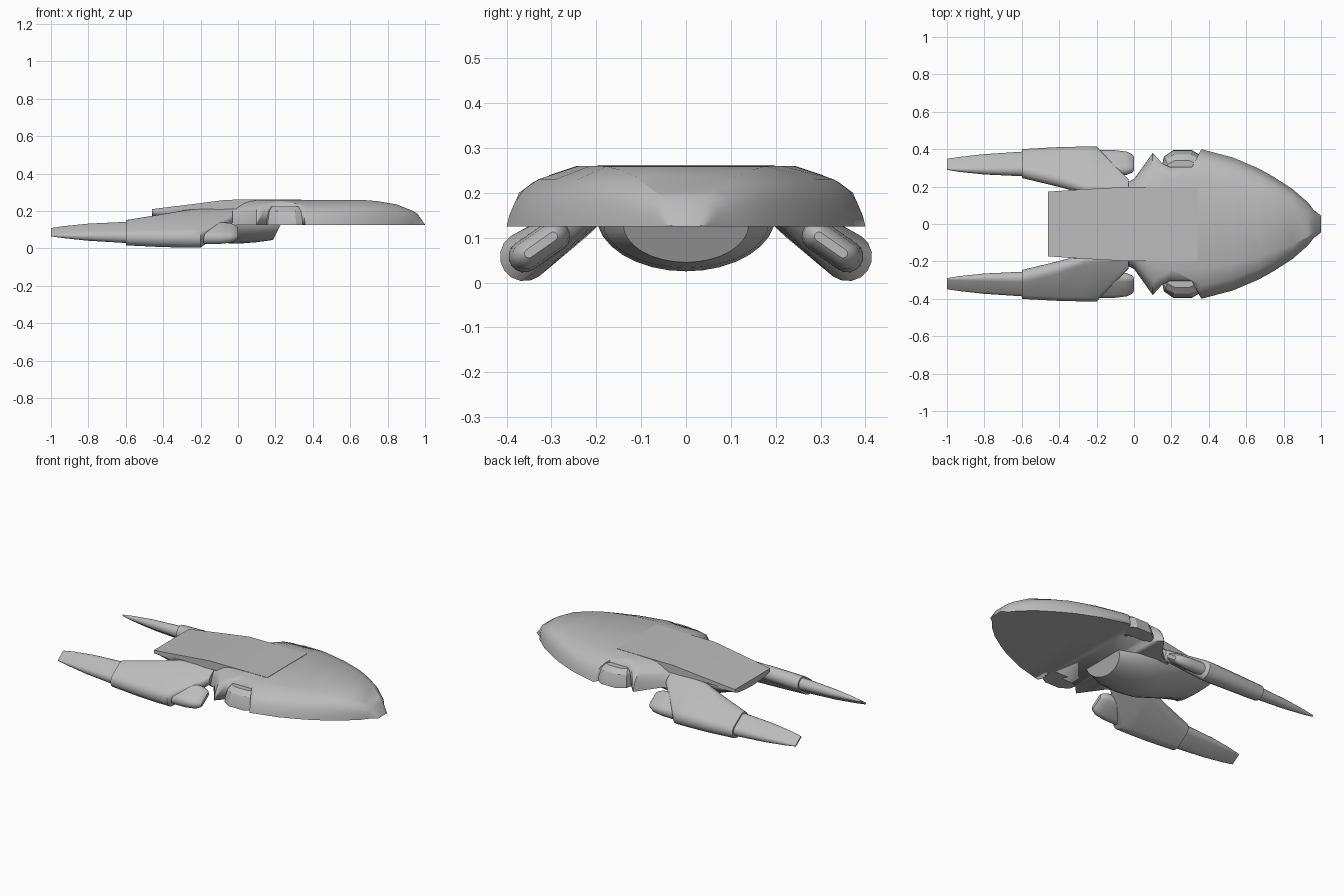
import bpy, bmesh, math

if "Cube" in bpy.data.objects:
    bpy.data.objects.remove(bpy.data.objects["Cube"])

grey = bpy.data.materials.new("hull_grey")
grey.use_nodes = True
COLOUR = (0.5, 0.5, 0.5, 1)
grey.diffuse_color = COLOUR
grey.node_tree.nodes["Principled BSDF"].inputs["Base Color"].default_value = COLOUR


def loft(name, rings, angle=30):
    """Skin closed rings of points, cap both ends, shade smooth by angle."""
    bm = bmesh.new()
    loops = [[bm.verts.new(p) for p in ring] for ring in rings]
    n = len(loops[0])
    for a, b in zip(loops, loops[1:]):
        for i in range(n):
            j = (i + 1) % n
            bm.faces.new((a[i], a[j], b[j], b[i]))
    bm.faces.new(loops[0][::-1])
    bm.faces.new(loops[-1])
    bmesh.ops.recalc_face_normals(bm, faces=bm.faces)
    mesh = bpy.data.meshes.new(name)
    bm.to_mesh(mesh)
    bm.free()
    mesh.materials.append(grey)
    obj = bpy.data.objects.new(name, mesh)
    bpy.context.collection.objects.link(obj)
    bpy.ops.object.select_all(action="DESELECT")
    obj.select_set(True)
    bpy.context.view_layer.objects.active = obj
    bpy.ops.object.shade_smooth_by_angle(angle=math.radians(angle))
    return obj


def both_sides(half):
    """Complete a section given from the +y edge to the centre."""
    return half + [(y * -1, z) for y, z in reversed(half)]


# Forward saucer: domed section swept along a pointed outline
BASE = 0.125
DOME = [(1, 0), (0.985, 0.18), (0.95, 0.42), (0.9, 0.62), (0.82, 0.78), (0.6, 1)]


def saucer_ring(x, w, top):
    return [(x, y * w, BASE + z * (top - BASE)) for y, z in both_sides(DOME)]


saucer = loft("saucer", [saucer_ring(*r) for r in (
    (-0.08, 0.2, 0.22), (0, 0.24, 0.245), (0.1, 0.38, 0.257), (0.2, 0.405, 0.26),
    (0.36, 0.4, 0.26), (0.53, 0.355, 0.26), (0.67, 0.295, 0.259), (0.75, 0.25, 0.252),
    (0.85, 0.185, 0.235), (0.93, 0.115, 0.203), (0.96, 0.075, 0.185), (1, 0.045, 0.127))])

# Side bays cut in the saucer rim, each holding a faceted pod
BAY = [(0.1, 0.38), (0.15, 0.325), (0.19, 0.305), (0.31, 0.305), (0.36, 0.4), (0.36, 0.5), (0.1, 0.5)]
POD = [(0.14, 0.27), (0.16, 0.36), (0.21, 0.395), (0.31, 0.395), (0.35, 0.37), (0.35, 0.27)]
for side, label in ((1, "left"), (-1, "right")):
    cutter = loft(label + "_bay_cutter", [[(x, side * y, z) for x, y in BAY] for z in (0.05, 0.4)])
    cutter.hide_render = True
    cutter.hide_set(True)
    cut = saucer.modifiers.new(label + "_bay", "BOOLEAN")
    cut.object = cutter
    cut.solver = "EXACT"
    rings = []
    for z, s in ((BASE, 1), (0.15, 0.98), (0.2, 0.82), (0.225, 0.55)):
        rings.append([(0.25 + (x - 0.25) * (0.5 + s / 2), side * (0.27 + (y - 0.27) * s), z) for x, y in POD])
    loft(label + "_bay_pod", rings, 20)

# Long dorsal plate running from the saucer to the stern
loft("dorsal_plate", [[(x, w, lo), (x, w, hi), (x, -w, hi), (x, -w, lo)] for x, w, lo, hi in (
    (-0.46, 0.173, 0.19, 0.21), (-0.25, 0.187, 0.2, 0.236), (-0.06, 0.197, 0.21, 0.26),
    (0.34, 0.197, 0.22, 0.262))])


# Lower hull: half-round belly with a slanted forward face
def belly_ring(x, w, low, top, slant=0):
    ring = []
    for i in range(17):
        a = math.pi * i / 16
        z = top - (top - low) * math.sin(a)
        ring.append((x - slant * (top - z), w * math.cos(a), z))
    return ring


loft("lower_hull", [belly_ring(*r) for r in (
    (0.23, 0.14, 0.045, 0.13, 0.5), (0.12, 0.185, 0.033, 0.135, 0.2), (0, 0.2, 0.025, 0.15),
    (-0.1, 0.2, 0.03, 0.18), (-0.25, 0.19, 0.08, 0.21), (-0.46, 0.17, 0.17, 0.195))])


# Nacelles: slanted capsule sections, u runs outward and down
TILT = math.radians(35)


def capsule_ring(side, x, u_in, u_out, r_in, r_out):
    ring = []
    for centre, radius, start in ((u_out, r_out, -90), (u_in, r_in, 90)):
        for i in range(9):
            a = math.radians(start + i * 22.5)
            u, v = centre + radius * math.cos(a), radius * math.sin(a)
            y = 0.36 + u * math.cos(TILT) + v * math.sin(TILT)
            z = 0.058 - u * math.sin(TILT) + v * math.cos(TILT)
            ring.append((x, side * y, z))
    return ring


NACELLE_PARTS = {
    "nacelle_pylon": ((-0.6, -0.085, -0.005, 0.045, 0.045), (-0.42, -0.14, 0, 0.043, 0.051),
                      (-0.27, -0.2, 0, 0.034, 0.055), (-0.2, -0.21, 0, 0.032, 0.055),
                      (-0.03, -0.22, -0.18, 0.028, 0.028)),
    "nacelle_tail": ((-0.59, -0.085, -0.01, 0.036, 0.036), (-0.8, -0.085, -0.015, 0.026, 0.026),
                     (-0.93, -0.083, -0.018, 0.014, 0.014), (-1, -0.08, -0.02, 0.005, 0.005)),
    "nacelle_collector": ((-0.22, -0.085, 0, 0.036, 0.036), (-0.1, -0.085, 0, 0.035, 0.035),
                          (-0.04, -0.083, -0.003, 0.03, 0.03), (-0.01, -0.08, -0.008, 0.02, 0.02),
                          (0, -0.078, -0.012, 0.01, 0.01)),
}
for side, label in ((1, "left_"), (-1, "right_")):
    for part, rings in NACELLE_PARTS.items():
        loft(label + part, [capsule_ring(side, *r) for r in rings])
